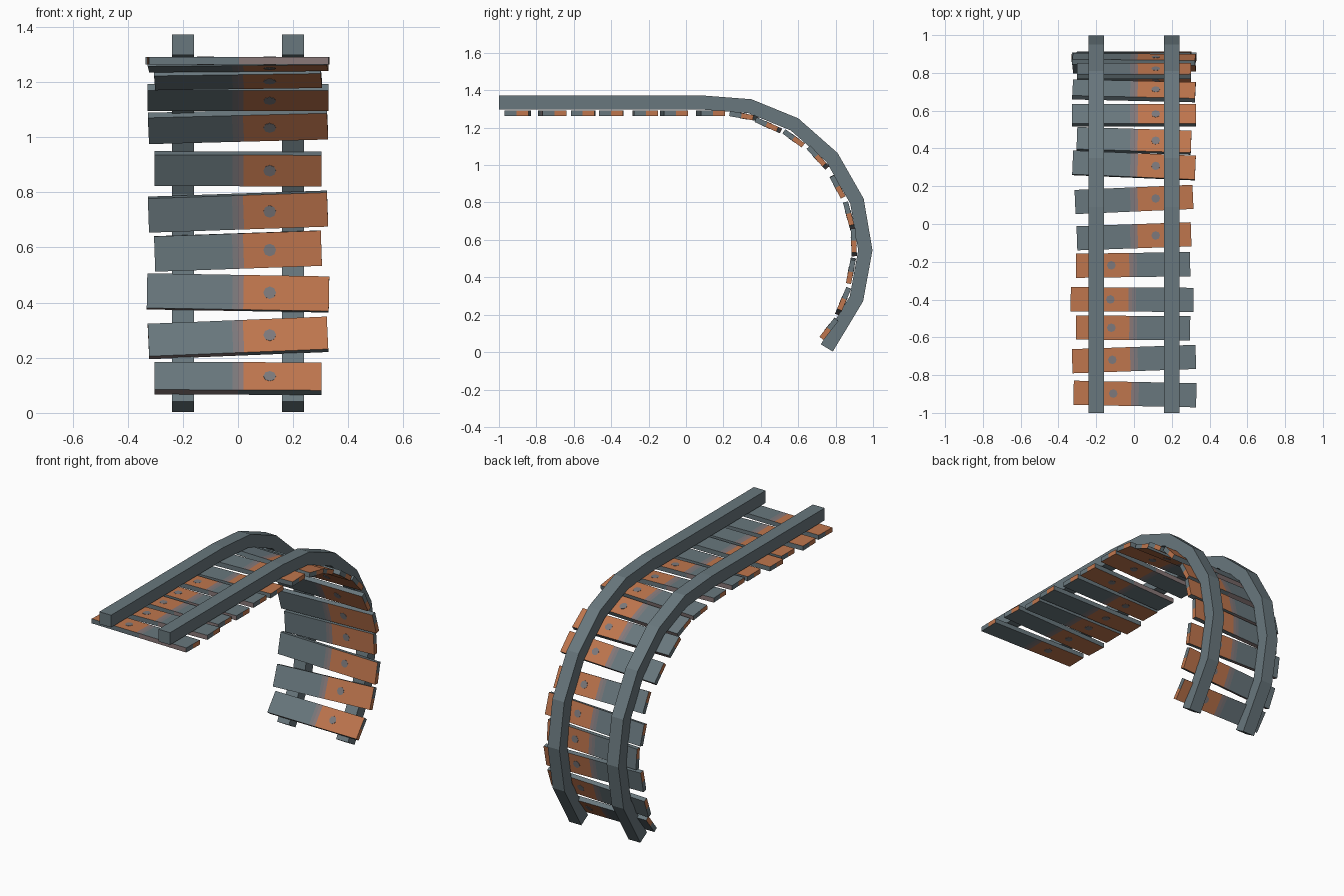
import bpy, bmesh, math
from mathutils import Matrix, Vector

if "Cube" in bpy.data.objects:
    bpy.data.objects.remove(bpy.data.objects["Cube"])


def material(name, rgb):
    m = bpy.data.materials.new(name)
    m.diffuse_color = (*rgb, 1)
    m.use_nodes = True
    m.node_tree.nodes["Principled BSDF"].inputs["Base Color"].default_value = m.diffuse_color
    return m


SLATE = material("slate grey", (0.14, 0.185, 0.205))
ORANGE = material("rust orange", (0.52, 0.18, 0.075))
MAUVE = material("mauve grey", (0.25, 0.19, 0.19))
WARM = material("warm grey", (0.20, 0.19, 0.20))
MATS = [SLATE, ORANGE, MAUVE, WARM]


def finish(name, bm):
    bmesh.ops.recalc_face_normals(bm, faces=bm.faces)
    me = bpy.data.meshes.new(name)
    bm.to_mesh(me)
    bm.free()
    for m in MATS:
        me.materials.append(m)
    ob = bpy.data.objects.new(name, me)
    bpy.context.collection.objects.link(ob)
    return ob


# Rails: side profile (y, z) of the outer edge, offset inward with mitres
OUTER = [Vector(p) for p in [(-1, 1.372), (0.09, 1.372), (0.35, 1.352), (0.6, 1.25),
                             (0.81, 1.065), (0.95, 0.82), (0.997, 0.545),
                             (0.947, 0.272), (0.785, 0.003)]]
THICK = 0.075


def inner_edge(pts):
    normals = []
    for a, b in zip(pts, pts[1:]):
        d = (b - a).normalized()
        normals.append(Vector((d.y, -d.x)))
    out = []
    for i, p in enumerate(pts):
        n1, n2 = normals[max(i - 1, 0)], normals[min(i, len(normals) - 1)]
        m = (n1 + n2).normalized()
        out.append(p + m * (THICK / m.dot(n1)))
    return out


def rail(name, x0, x1):
    bm = bmesh.new()
    rings = [[bm.verts.new((x, q.x, q.y)) for x, q in ((x0, o), (x1, o), (x1, i), (x0, i))]
             for o, i in zip(OUTER, inner_edge(OUTER))]
    for a, b in zip(rings, rings[1:]):
        for k in range(4):
            bm.faces.new((a[k], a[(k + 1) % 4], b[(k + 1) % 4], b[k]))
    bm.faces.new(rings[0])
    bm.faces.new(rings[-1])
    finish(name, bm)


rail("left_rail", -0.24, -0.16)
rail("right_rail", 0.16, 0.24)


def face_colour(c, n):
    """Plank colours: one slate half, one rust half, with a faded seam."""
    if abs(n.x) > 0.7:                       # end grain, half and half
        return 1 if c.x * c.y > 0 else 0
    if abs(n.y) > 0.7:                       # long edges
        return 2 if (n.y > 0 and c.x < 0) else 0
    if c.x < -0.02:
        return 0
    if c.x < 0.0:
        return 3
    return 2 if c.x < 0.02 else 1


def plank(name, y, z, tilt, length, yaw, flip, xoff):
    bm = bmesh.new()
    bmesh.ops.create_cube(bm, size=1)
    bmesh.ops.scale(bm, vec=(length, 0.128, 0.028), verts=bm.verts)
    cuts = [((x, 0, 0), (1, 0, 0)) for x in (-0.02, 0, 0.02)] + [((0, 0, 0), (0, 1, 0))]
    for co, no in cuts:
        bmesh.ops.bisect_plane(bm, geom=bm.verts[:] + bm.edges[:] + bm.faces[:],
                               plane_co=co, plane_no=no)
    bm.normal_update()
    for f in bm.faces:
        f.material_index = face_colour(f.calc_center_median(), f.normal)
    # worn spot on both broad faces
    for side in (-1, 1):
        old = set(bm.faces)
        bmesh.ops.create_cone(bm, cap_ends=True, segments=8, radius1=0.023, radius2=0.023,
                              depth=0.003, matrix=Matrix.Translation((0.115, 0, side * 0.0138)))
        for f in set(bm.faces) - old:
            f.material_index = 3
    ob = finish(name, bm)
    ob.matrix_world = (Matrix.Translation((xoff, y, z))
                       @ Matrix.Rotation(math.radians(tilt), 4, 'X')
                       @ Matrix.Rotation(math.radians(yaw + (180 if flip else 0)), 4, 'Z'))


# Planks: y, z, tilt, length, yaw, x offset
PLANKS = [
    (-0.90, 1.277, 0, 0.65, -1.2, 0.005), (-0.715, 1.277, 0, 0.655, 2, 0),
    (-0.55, 1.277, 0, 0.605, -0.4, -0.005), (-0.40, 1.277, 0, 0.65, -0.3, -0.01),
    (-0.217, 1.277, 0, 0.605, 0.8, -0.005), (-0.065, 1.277, 0, 0.605, 2, 0),
    (0.13, 1.277, 0, 0.625, 2.5, 0), (0.31, 1.262, -10, 0.65, -2.5, 0),
    (0.44, 1.213, -24, 0.605, -2, 0), (0.575, 1.143, -36, 0.655, 0, 0),
    (0.705, 1.04, -48, 0.65, -2, 0), (0.81, 0.885, -62, 0.605, 0.2, 0),
    (0.872, 0.73, -75, 0.65, -2, 0), (0.897, 0.587, -88, 0.605, -2, 0),
    (0.882, 0.435, -101, 0.66, 1, 0), (0.84, 0.272, -113, 0.65, -2.5, 0),
    (0.765, 0.125, -128, 0.605, 0.3, 0),
]
for i, (y, z, tilt, length, yaw, xo) in enumerate(PLANKS):
    plank(f"plank_{i + 1}", y, z, tilt, length, yaw, i < 5, xo)
